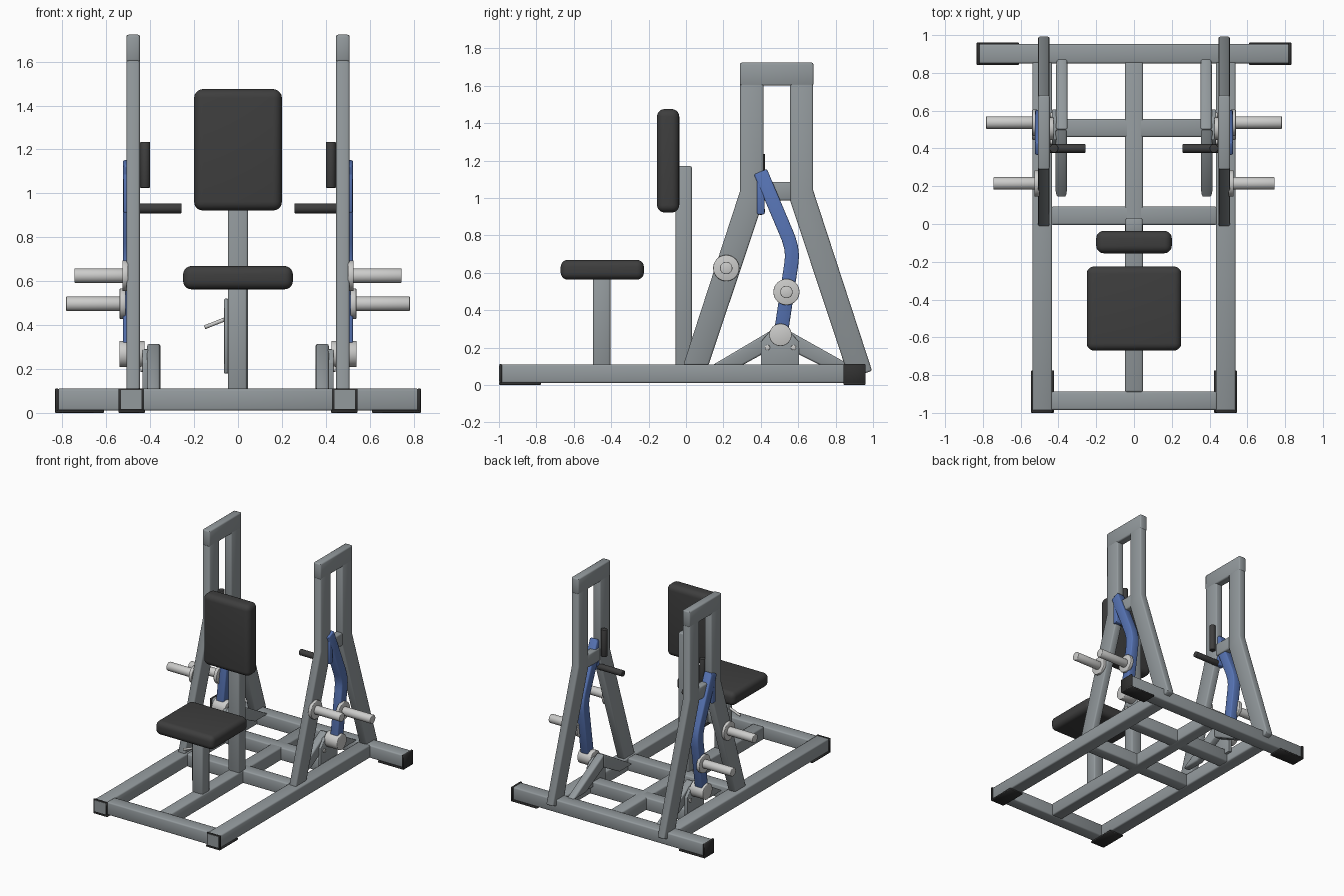
import bpy, bmesh, math
from mathutils import Matrix, Vector

if "Cube" in bpy.data.objects:
    bpy.data.objects.remove(bpy.data.objects["Cube"])


def material(name, rgb):
    m = bpy.data.materials.new(name)
    m.diffuse_color = (*rgb, 1)
    m.use_nodes = True
    m.node_tree.nodes["Principled BSDF"].inputs["Base Color"].default_value = m.diffuse_color
    return m


GREY = material("frame grey", (0.29, 0.32, 0.335))
BLUE = material("arm blue", (0.095, 0.175, 0.46))
PAD = material("pad charcoal", (0.048, 0.048, 0.048))
RUBBER = material("rubber black", (0.03, 0.03, 0.03))
STEEL = material("light steel", (0.60, 0.60, 0.59))


def finish(name, bm, mat, bevel=0.0, segments=2, mirror=False):
    bmesh.ops.recalc_face_normals(bm, faces=bm.faces)
    if bevel:
        edges = [e for e in bm.edges if e.calc_face_angle(0) > math.radians(35)]
        bmesh.ops.bevel(bm, geom=edges, offset=bevel, segments=segments,
                        profile=0.5, affect='EDGES', clamp_overlap=True)
    me = bpy.data.meshes.new(name)
    bm.to_mesh(me)
    bm.free()
    me.materials.append(mat)
    ob = bpy.data.objects.new(name, me)
    bpy.context.collection.objects.link(ob)
    bpy.ops.object.select_all(action='DESELECT')
    ob.select_set(True)
    bpy.context.view_layer.objects.active = ob
    bpy.ops.object.shade_smooth_by_angle(angle=math.radians(46))
    if mirror:
        ob.modifiers.new("Mirror", 'MIRROR')
    return ob


def box(name, x, y, z, mat=GREY, bevel=0.01, segments=2, mirror=False):
    bm = bmesh.new()
    bmesh.ops.create_cube(bm, size=1)
    for v in bm.verts:
        v.co = [sum(r) / 2 + c * (r[1] - r[0]) for c, r in zip(v.co, (x, y, z))]
    return finish(name, bm, mat, bevel, segments, mirror)


def prism(name, x, outline, mat=GREY, bevel=0.01, mirror=True):
    """Side outline of (y, z) points, extruded along x."""
    bm = bmesh.new()
    face = bm.faces.new([bm.verts.new((x[0], y, z)) for y, z in outline])
    ext = bmesh.ops.extrude_face_region(bm, geom=[face])['geom']
    for v in ext:
        if isinstance(v, bmesh.types.BMVert):
            v.co.x = x[1]
    return finish(name, bm, mat, bevel, 2, mirror)


def rod(name, a, b, radius, mat=STEEL, bevel=0.004, mirror=True):
    a, b = Vector(a), Vector(b)
    d = b - a
    bm = bmesh.new()
    turn = d.to_track_quat('Z', 'Y').to_matrix().to_4x4()
    bmesh.ops.create_cone(bm, cap_ends=True, segments=32, radius1=radius,
                          radius2=radius, depth=d.length,
                          matrix=Matrix.Translation((a + b) / 2) @ turn)
    return finish(name, bm, mat, bevel, 2, mirror)


def strip(path, w):
    """Closed outline of constant width w around a (y, z) path."""
    pts = [Vector(p) for p in path]
    left, right = [], []
    for i, p in enumerate(pts):
        t0 = (p - pts[max(i - 1, 0)]).normalized()
        t1 = (pts[min(i + 1, len(pts) - 1)] - p).normalized()
        t = (t0 + t1).normalized()
        n = Vector((-t.y, t.x)) * w / 2
        left.append(p + n)
        right.append(p - n)
    return [tuple(p) for p in left + right[::-1]]


# Base frame
Z = (0.01, 0.11)
box("side_rail", (0.433, 0.538), (-0.99, 0.86), Z, mirror=True)
box("rear_crossbar", (-0.825, 0.825), (0.85, 0.952), Z)
box("front_crossbar", (-0.44, 0.44), (-0.985, -0.887), Z)
box("centre_rail", (-0.048, 0.048), (-0.89, 0.86), Z)
box("middle_crossbar", (-0.44, 0.44), (-0.005, 0.092), Z)
box("pivot_crossbar", (-0.44, 0.44), (0.46, 0.556), Z)

# Rubber feet and end caps
box("front_foot", (0.423, 0.545), (-1.0, -0.775), (0, 0.014), RUBBER, 0.003, 1, True)
box("front_end_cap", (0.43, 0.545), (-0.998, -0.984), (0, 0.112), RUBBER, 0.003, 1, True)
box("front_end_panel", (0.44, 0.534), (-1.0, -0.996), (0.018, 0.104), GREY, 0, 1, True)
box("rear_foot", (0.61, 0.833), (0.842, 0.96), (0, 0.014), RUBBER, 0.003, 1, True)
box("rear_end_cap", (0.818, 0.833), (0.842, 0.96), (0, 0.112), RUBBER, 0.003, 1, True)

# Side towers
TX = (0.447, 0.508)
prism("tower_front_leg", TX, [(-0.015, 0.105), (0.12, 0.105), (0.415, 0.985),
                              (0.415, 1.72), (0.29, 1.72), (0.29, 1.04)])
prism("tower_rear_leg", TX, [(0.995, 0.075), (0.872, 0.035), (0.557, 0.985),
                             (0.557, 1.72), (0.68, 1.72), (0.68, 1.04)])
box("tower_top_bar", (0.446, 0.509), (0.288, 0.682), (1.6, 1.723), mirror=True)
box("tower_middle_bar", (0.45, 0.505), (0.37, 0.60), (0.985, 1.086), mirror=True)

# Pivot supports inside each tower
prism("pivot_brace_front", (0.355, 0.415), [(0.14, 0.105), (0.30, 0.105),
                                            (0.50, 0.215), (0.50, 0.318)])
prism("pivot_brace_rear", (0.352, 0.412), [(0.88, 0.105), (0.72, 0.105),
                                           (0.50, 0.215), (0.50, 0.318)])
prism("pivot_plate", (0.41, 0.435), [(0.40, 0.07), (0.605, 0.07), (0.605, 0.23),
                                     (0.55, 0.29), (0.45, 0.29), (0.40, 0.23)],
      bevel=0.003)
for y in (0.435, 0.575):
    rod("plate_bolt", (0.43, y, 0.20), (0.444, y, 0.20), 0.014, bevel=0.002)
rod("pivot_hub", (0.425, 0.505, 0.268), (0.54, 0.505, 0.268), 0.06)
rod("pivot_axle", (0.375, 0.505, 0.268), (0.43, 0.505, 0.268), 0.022)

# Swinging arms with grips
arm = [(0.508, 0.28), (0.562, 0.64), (0.567, 0.69), (0.562, 0.735),
       (0.548, 0.785), (0.398, 1.14)]
prism("swing_arm", (0.458, 0.524), strip(arm, 0.075), BLUE, 0.008)
box("grip_mount", (0.46, 0.522), (0.38, 0.42), (0.912, 1.11), BLUE, 0.006, 2, True)
rod("upright_grip", (0.423, 0.40, 1.025), (0.423, 0.40, 1.235), 0.023, PAD)
rod("horizontal_grip", (0.257, 0.40, 0.932), (0.47, 0.40, 0.932), 0.023, PAD)

# Plate-loading pegs with collars
for label, y, z, end, x0 in (("storage", 0.215, 0.625, 0.745, 0.500),
                             ("loading", 0.537, 0.497, 0.783, 0.512)):
    rod(label + "_collar", (x0, y, z), (x0 + 0.027, y, z), 0.07)
    rod(label + "_peg", (x0, y, z), (end, y, z), 0.033)

# Seat and backrest
box("backrest_post", (-0.046, 0.046), (-0.055, 0.032), (0.10, 1.17))
box("backrest_pad", (-0.2, 0.2), (-0.155, -0.036), (0.922, 1.475), PAD, 0.04, 5)
box("seat_post", (-0.046, 0.042), (-0.497, -0.405), (0.10, 0.58))
box("seat_pad", (-0.25, 0.25), (-0.67, -0.225), (0.563, 0.669), PAD, 0.038, 5)

# Seat height adjuster
box("adjuster_plate", (-0.063, -0.044), (-0.475, -0.427), (0.18, 0.52), GREY, 0.003, 1)
rod("adjuster_lever", (-0.152, -0.45, 0.39), (-0.05, -0.45, 0.43), 0.009,
    bevel=0.002, mirror=False)
